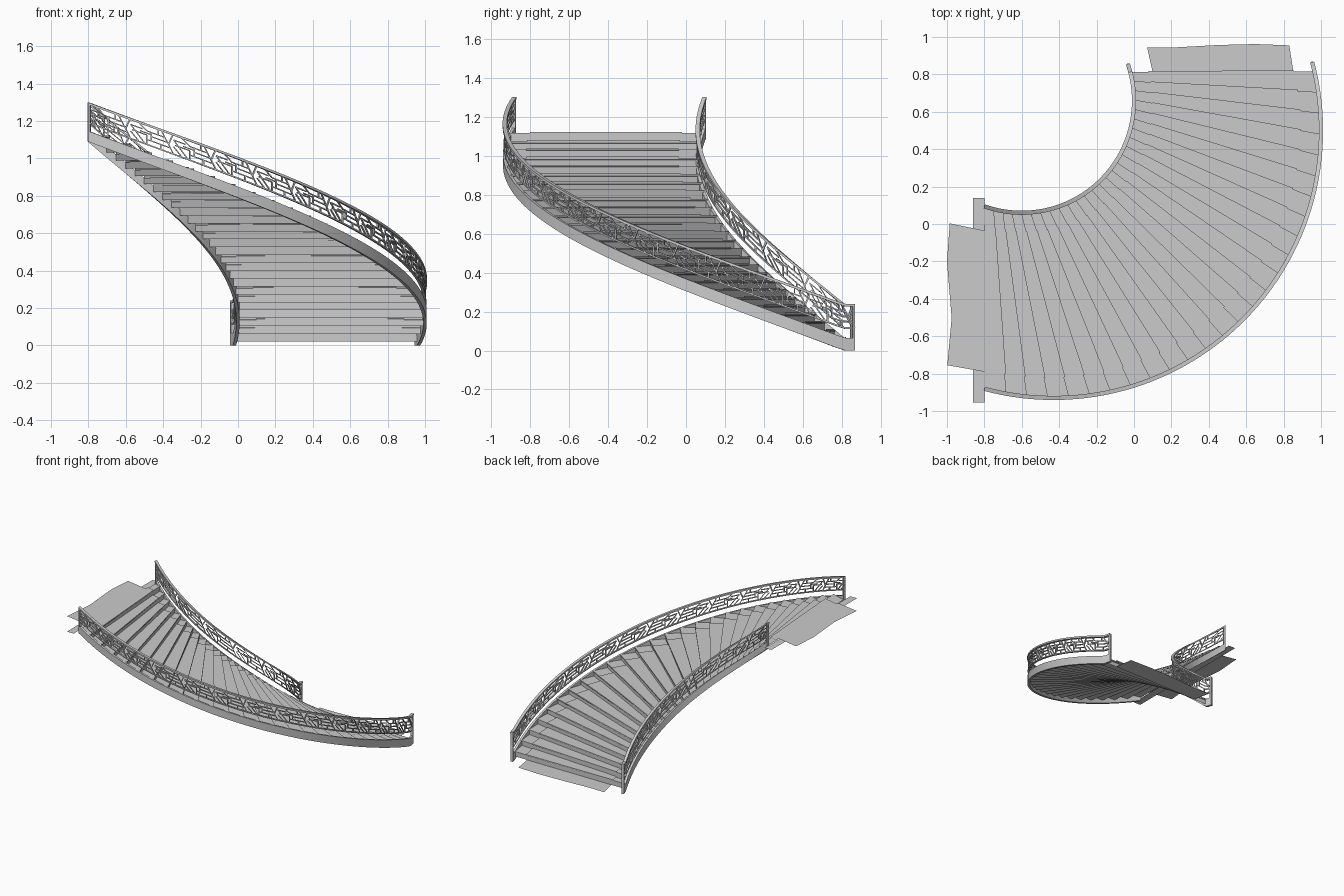
import bpy, bmesh
from math import radians, cos, sin, pi
from mathutils import Vector

if "Cube" in bpy.data.objects:
    bpy.data.objects.remove(bpy.data.objects["Cube"])

N = 26                 # risers
Z0, Z1 = 0.02, 1.115   # floor and landing levels
RISE = (Z1 - Z0) / N
# centre x, centre y, radius, rail start angle, stair start angle, end angle
OUTER = (-0.43, 0.50, 1.43, 14.8, 12.5, -105.0)
INNER = (-0.60, 0.66, 0.60, 19.0, 14.5, -109.5)


def finish(bm, name, smooth=False):
    bmesh.ops.recalc_face_normals(bm, faces=bm.faces[:])
    me = bpy.data.meshes.new(name)
    bm.to_mesh(me)
    bm.free()
    ob = bpy.data.objects.new(name, me)
    bpy.context.collection.objects.link(ob)
    if smooth:
        bpy.ops.object.select_all(action='DESELECT')
        ob.select_set(True)
        bpy.context.view_layer.objects.active = ob
        bpy.ops.object.shade_smooth_by_angle(angle=radians(30))
    return ob


def on_arc(side, s):
    cx, cy, r, _, a0, a1 = side
    a = radians(a0 + (a1 - a0) * s)
    return Vector((cx + r * cos(a), cy + r * sin(a), 0))


# Folded sheet of risers and treads between two width fractions
def stair_sheet(name, f0, f1, lift, nose):
    bm = bmesh.new()

    def row(s, z):
        p, q = on_arc(INNER, s), on_arc(OUTER, s)
        return [bm.verts.new(p.lerp(q, f) + Vector((0, 0, z))) for f in (f0, f1)]

    rows = []
    for k in range(N):
        s, z = k / N, Z0 + k * RISE + lift
        n = nose / N
        rows += [row(s, z), row(s, z + RISE * 0.75),
                 row(s - n, z + RISE * 0.78), row(s - n, z + RISE)]
    rows.append(row(1, Z1 + lift))
    for a, b in zip(rows, rows[1:]):
        bm.faces.new((a[0], a[1], b[1], b[0]))
    return finish(bm, name)


stair_sheet("stair_treads", 0.0, 1.0, 0.0, 0.06)
stair_sheet("stair_runner", 0.1, 0.89, 0.006, 0.12)


# Flat floor pieces at both ends
def flat(name, pts, z):
    bm = bmesh.new()
    bm.faces.new([bm.verts.new((x, y, z)) for x, y in pts])
    return finish(bm, name)


flat("lower_carpet", [(.10, .81), (.07, .945), (.2, .943), (.45, .957),
                      (.65, .962), (.83, .955), (.853, .81)], Z0)
flat("upper_carpet", [(-.8, -.035), (-.985, .003), (-1, -.2), (-.975, -.5),
                      (-.998, -.755), (-.8, -.79)], Z1 + 0.006)
flat("landing_edge", [(-.86, -.955), (-.80, -.955), (-.80, .138), (-.86, .138)], Z1 - 0.005)


# Curved-wall mapping: t along the run, v = height fraction, d = radial offset
def wall(side, t, v, d):
    cx, cy, r, a0, s0, a1 = side
    deg = a0 + (a1 - a0) * t
    s = max(0.0, (deg - s0) / (a1 - s0))
    a = radians(deg)
    return Vector((cx + (r + d) * cos(a), cy + (r + d) * sin(a),
                   1.09 * s + v * (0.24 - 0.03 * s)))


# Bar of rectangular section that follows the wall between two (t, v) points
def bar(bm, side, p, q, width, depth, n):
    length = side[2] * radians(side[3] - side[5])
    du, dv = (q[0] - p[0]) * length, (q[1] - p[1]) * 0.24
    m = (du * du + dv * dv) ** 0.5
    ot, ov = -dv / m * width / 2 / length, du / m * width / 2 / 0.24
    rings = []
    for i in range(n + 1):
        t, v = p[0] + (q[0] - p[0]) * i / n, p[1] + (q[1] - p[1]) * i / n
        rings.append([bm.verts.new(wall(side, t + e * ot, v + e * ov, d * depth / 2))
                      for e, d in ((-1, -1), (1, -1), (1, 1), (-1, 1))])
    for a, b in zip(rings, rings[1:]):
        for i in range(4):
            j = (i + 1) % 4
            bm.faces.new((a[i], a[j], b[j], b[i]))
    bm.faces.new(rings[0])
    bm.faces.new(rings[-1])


# Geometric fretwork motif in a unit cell
MOTIF = [((0, 0), (0.28, 1)), ((0.12, 0.42), (0.02, 1)), ((0.2, 0.72), (0.62, 0.72)),
         ((0.14, 0.5), (0.52, 0.5)), ((0.08, 0.27), (0.62, 0.27)), ((0.52, 0.27), (0.52, 0.72)),
         ((0.36, 0.72), (0.36, 1)), ((0.3, 0), (0.3, 0.27)), ((0.62, 0), (0.62, 0.5)),
         ((0.62, 0.5), (0.96, 0.5)), ((0.62, 0.72), (0.8, 1)), ((0.66, 0), (1, 0.75)),
         ((0.72, 0.75), (1, 0.75)), ((0.8, 0), (1, 0.4)), ((0.52, 0.6), (0.78, 0.6))]

for label, side, panels in (("outer", OUTER, 13), ("inner", INNER, 6)):
    bm = bmesh.new()
    bar(bm, side, (0, 0.135), (1, 0.135), 0.065, 0.018, 60)
    finish(bm, label + "_stringer", True)

    bm = bmesh.new()
    bar(bm, side, (0, 0.97), (1, 0.97), 0.014, 0.022, 60)
    finish(bm, label + "_handrail", True)

    bm = bmesh.new()
    bar(bm, side, (0, 0.48), (1, 0.48), 0.009, 0.014, 60)
    finish(bm, label + "_lower_rail", True)

    bm = bmesh.new()
    e = 0.006 / (side[2] * radians(side[3] - side[5]))
    for t in (e, 1 - e):
        bar(bm, side, (t, 0.0), (t, 0.99), 0.012, 0.02, 1)
    finish(bm, label + "_end_posts")

    bm = bmesh.new()
    for k in range(panels):
        for p, q in MOTIF:
            a, b = [((k + u) / panels, 0.48 + v * 0.47) for u, v in (p, q)]
            bar(bm, side, a, b, 0.007, 0.009, 3)
    finish(bm, label + "_fretwork")
